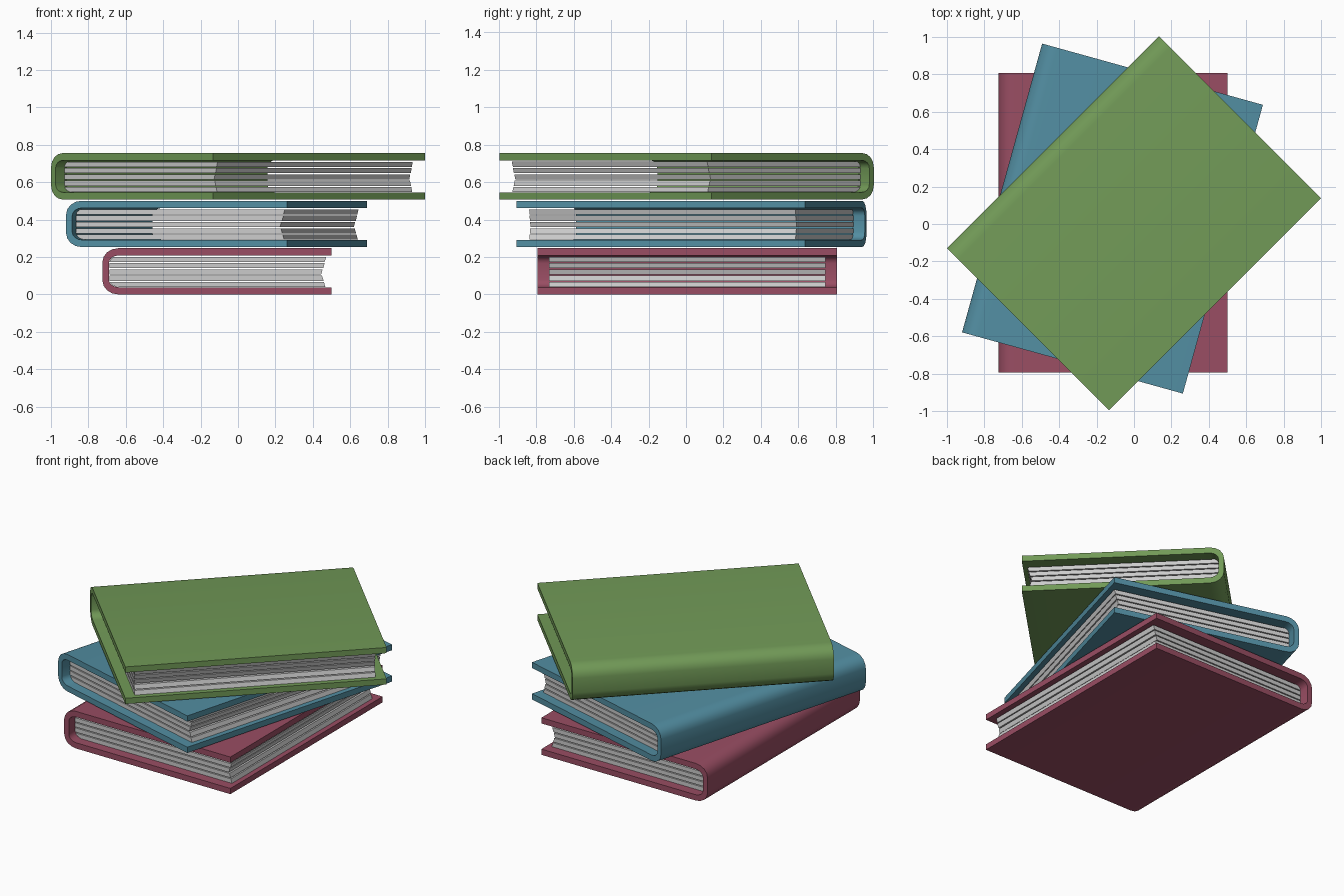
import bpy, bmesh, math
from mathutils import Matrix

if "Cube" in bpy.data.objects:
    bpy.data.objects.remove(bpy.data.objects["Cube"])

L, W, H, T = 1.602, 1.225, 0.247, 0.038   # book length, width, height, board thickness
HW = W / 2


def extrude_profile(name, pts, half_len, parent_matrix, color=None):
    """Extrude an x/z outline along y, centred on y = 0."""
    bm = bmesh.new()
    face = bm.faces.new([bm.verts.new((x, -half_len, z)) for x, z in pts])
    ext = bmesh.ops.extrude_face_region(bm, geom=[face])
    new = [v for v in ext["geom"] if isinstance(v, bmesh.types.BMVert)]
    bmesh.ops.translate(bm, verts=new, vec=(0, 2 * half_len, 0))
    bmesh.ops.recalc_face_normals(bm, faces=bm.faces)
    me = bpy.data.meshes.new(name)
    bm.to_mesh(me)
    bm.free()
    ob = bpy.data.objects.new(name, me)
    bpy.context.collection.objects.link(ob)
    ob.matrix_world = parent_matrix
    if color:
        mat = bpy.data.materials.new(name)
        mat.diffuse_color = (*color, 1)
        mat.use_nodes = True
        mat.node_tree.nodes["Principled BSDF"].inputs["Base Color"].default_value = mat.diffuse_color
        me.materials.append(mat)
    bpy.context.view_layer.objects.active = ob
    ob.select_set(True)
    bpy.ops.object.shade_smooth_by_angle(angle=math.radians(30))
    ob.select_set(False)
    return ob


def spine_curve(x0, z0, z1, rx, rz, n=4):
    """Rounded spine outline from the bottom board up to the top board."""
    low = []
    for i in range(n + 1):
        a = math.pi / 2 * i / n
        low.append((x0 + rx * (1 - math.sin(a)), z0 + rz * (1 - math.cos(a))))
    return low + [(x, z0 + z1 - z) for x, z in reversed(low)]


def book(tag, color, x, y, z, angle):
    m = Matrix.Translation((x, y, z)) @ Matrix.Rotation(math.radians(angle), 4, 'Z')
    # C-shaped cover: outer outline, then inner outline back
    outer = [(HW, 0)] + spine_curve(-HW, 0, H, 0.085, 0.075) + [(HW, H)]
    inner = [(HW, T)] + spine_curve(-HW + 0.034, T, H - T, 0.055, 0.042) + [(HW, H - T)]
    extrude_profile(tag + "_cover", outer + inner[::-1], L / 2, m, color)

    # Five separate page bundles with uneven fore edges
    ends = [0.576, 0.566, 0.561, 0.572, 0.580]
    z0, pitch, thick = T + 0.001, 0.0337, 0.0275

    def left(h):
        d = max(0, 0.042 - min(h - T, H - T - h)) / 0.042
        return -HW + 0.037 + 0.055 * (1 - math.sqrt(max(0, 1 - d * d)))

    for i, e in enumerate(ends):
        a = z0 + i * pitch
        hs = [a + thick * k / 3 for k in range(4)]
        slant = 0.004 if i > 1 else -0.004
        pts = [(e - slant, hs[0])] + [(left(h), h) for h in hs] + [(e + slant, hs[-1])]
        extrude_profile(f"{tag}_pages_{i + 1}", pts, 0.738, m)


# Stack of three twisted books
book("red_book", (0.32, 0.075, 0.125), -0.1125, 0.007, 0.0, 0)
book("blue_book", (0.085, 0.27, 0.36), -0.115, 0.029, 0.2535, -15.5)
book("green_book", (0.165, 0.32, 0.095), 0.0, 0.004, 0.508, -45)
